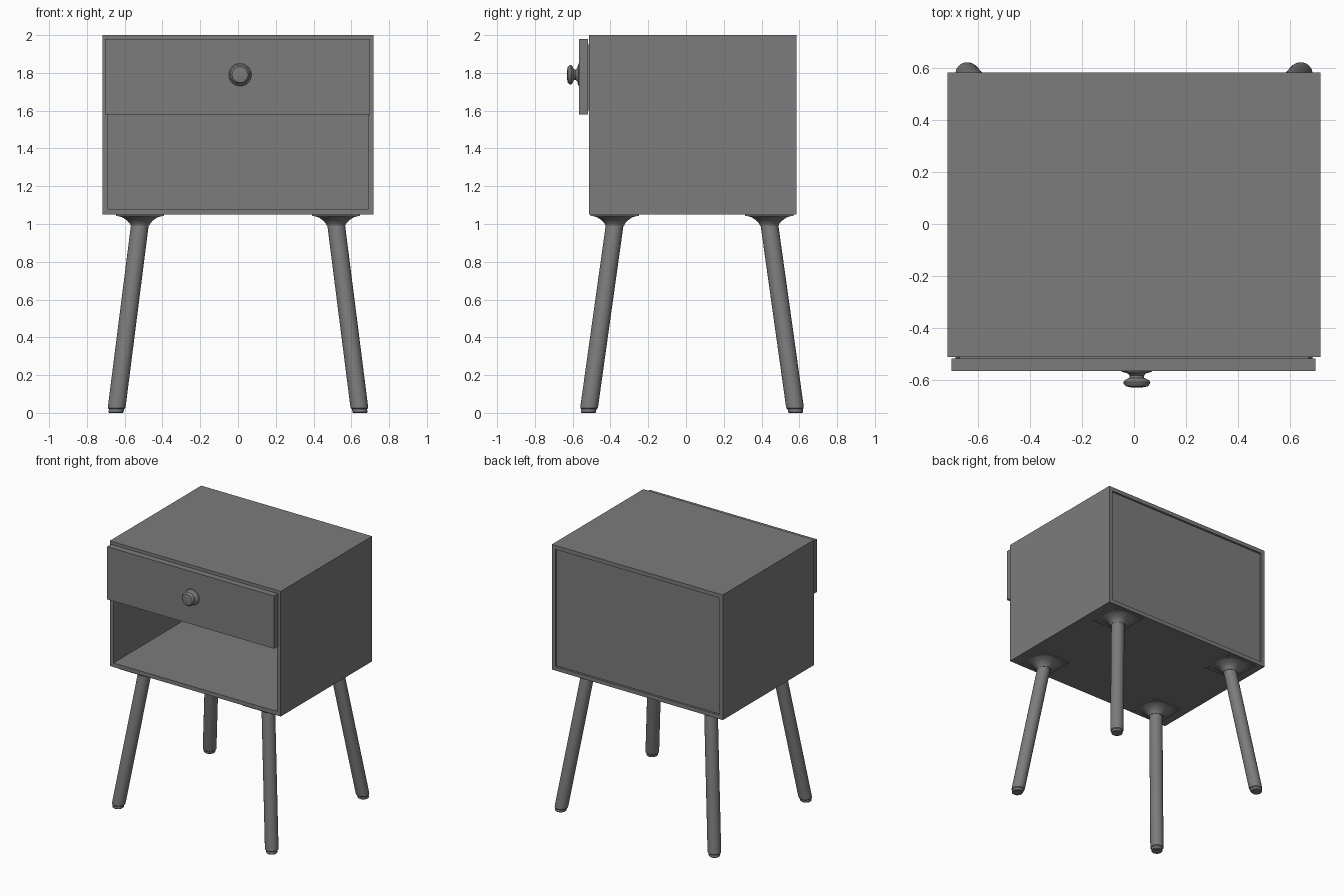
import bpy
import bmesh
import math
from mathutils import Vector

cube = bpy.data.objects.get("Cube")
if cube:
    bpy.data.objects.remove(cube, do_unlink=True)

# Single grey finish
GREY = (0.2, 0.2, 0.2, 1)
mat = bpy.data.materials.new("plain grey")
mat.use_nodes = True
mat.diffuse_color = GREY
mat.node_tree.nodes["Principled BSDF"].inputs["Base Color"].default_value = GREY


def finish(bm, name, smooth=False):
    bmesh.ops.recalc_face_normals(bm, faces=bm.faces)
    mesh = bpy.data.meshes.new(name)
    bm.to_mesh(mesh)
    bm.free()
    mesh.materials.append(mat)
    ob = bpy.data.objects.new(name, mesh)
    bpy.context.collection.objects.link(ob)
    if smooth:
        bpy.ops.object.select_all(action='DESELECT')
        ob.select_set(True)
        bpy.context.view_layer.objects.active = ob
        bpy.ops.object.shade_smooth_by_angle(angle=math.radians(35))
    return ob


def box(lo, hi):
    bm = bmesh.new()
    bmesh.ops.create_cube(bm, size=1)
    lo, hi = Vector(lo), Vector(hi)
    for v in bm.verts:
        v.co = (lo + hi) / 2 + v.co * (hi - lo)
    bm.normal_update()
    return bm


def recess(bm, direction, border, depth):
    """Inset the face that looks along direction and sink it into the body."""
    d = Vector(direction)
    face = max(bm.faces, key=lambda f: (f.normal.dot(d) > 0.9, f.calc_center_median().dot(d)))
    bmesh.ops.inset_region(bm, faces=[face], thickness=border)
    inner = bmesh.ops.extrude_face_region(bm, geom=[face])
    verts = [g for g in inner["geom"] if isinstance(g, bmesh.types.BMVert)]
    if face.is_valid:
        bmesh.ops.delete(bm, geom=[face], context='FACES_ONLY')
    bmesh.ops.translate(bm, verts=verts, vec=-d * depth)
    bm.normal_update()


def lathe(name, profile, place, sides=32):
    """Spin (radius, height) points; place maps each local point to the model."""
    bm = bmesh.new()
    rings = []
    for r, h in profile:
        ring = []
        for i in range(sides):
            a = math.tau * i / sides
            ring.append(bm.verts.new(place(r * math.cos(a), r * math.sin(a), h)))
        rings.append(ring)
    for a, b in zip(rings, rings[1:]):
        for i in range(sides):
            j = (i + 1) % sides
            bm.faces.new((a[i], a[j], b[j], b[i]))
    bm.faces.new(rings[0])
    bm.faces.new(rings[-1])
    return finish(bm, name, True)


# Cabinet: open at the front, shallow recessed panel at the back
cabinet = box((-0.718, -0.513, 1.05), (0.718, 0.584, 2))
recess(cabinet, (0, -1, 0), 0.043, 1.06)
recess(cabinet, (0, 1, 0), 0.043, 0.015)
finish(cabinet, "cabinet")

# Drawer: open tray behind an overlapping front board
tray = box((-0.672, -0.52, 1.6), (0.672, 0.5, 1.95))
recess(tray, (0, 0, 1), 0.03, 0.32)
finish(tray, "drawer_tray")
finish(box((-0.703, -0.566, 1.58), (0.7, -0.519, 1.98)), "drawer_front")

# Turned knob
lathe("drawer_knob",
      [(0.06, 0), (0.057, 0.004), (0.035, 0.01), (0.028, 0.018), (0.028, 0.027),
       (0.045, 0.035), (0.052, 0.043), (0.051, 0.05), (0.042, 0.06), (0.02, 0.064)],
      lambda x, y, h: (0.011 + x, -0.566 - h, 1.79 + y))

# Splayed legs with glides, mounting plates, flared sockets and screws
TOP_X, TOP_Y, MID_Y = 0.519, 0.409, 0.032
for side, sx in (("right", -1), ("left", 1)):
    for end, sy in (("front", -1), ("back", 1)):
        cx, cy = sx * TOP_X, MID_Y + sy * TOP_Y
        tag = f"{end}_{side}"

        def splay(x, y, h):
            return (cx + x + sx * 0.127 * (1 - h), cy + y + sy * 0.14 * (1 - h), h)

        def upright(x, y, h):
            return (cx + x, cy + y, h)

        lathe(f"{tag}_leg", [(0.04, 0.02), (0.046, 0.026), (0.047, 0.04), (0.047, 1.04)], splay)
        lathe(f"{tag}_glide", [(0.036, 0), (0.04, 0.004), (0.04, 0.022)], splay)
        lathe(f"{tag}_socket",
              [(0.05, 0.993), (0.054, 1.003), (0.068, 1.018), (0.09, 1.034), (0.118, 1.044)],
              upright)
        finish(box((cx - 0.128, cy - 0.128, 1.043), (cx + 0.128, cy + 0.128, 1.051)),
               f"{tag}_plate")
        for i in range(4):
            px, py = (0.105, -0.105)[i % 2], (0.105, -0.105)[i // 2]
            lathe(f"{tag}_screw_{i + 1}", [(0.007, 1.04), (0.01, 1.044)],
                  lambda x, y, h: (cx + px + x, cy + py + y, h), 12)
